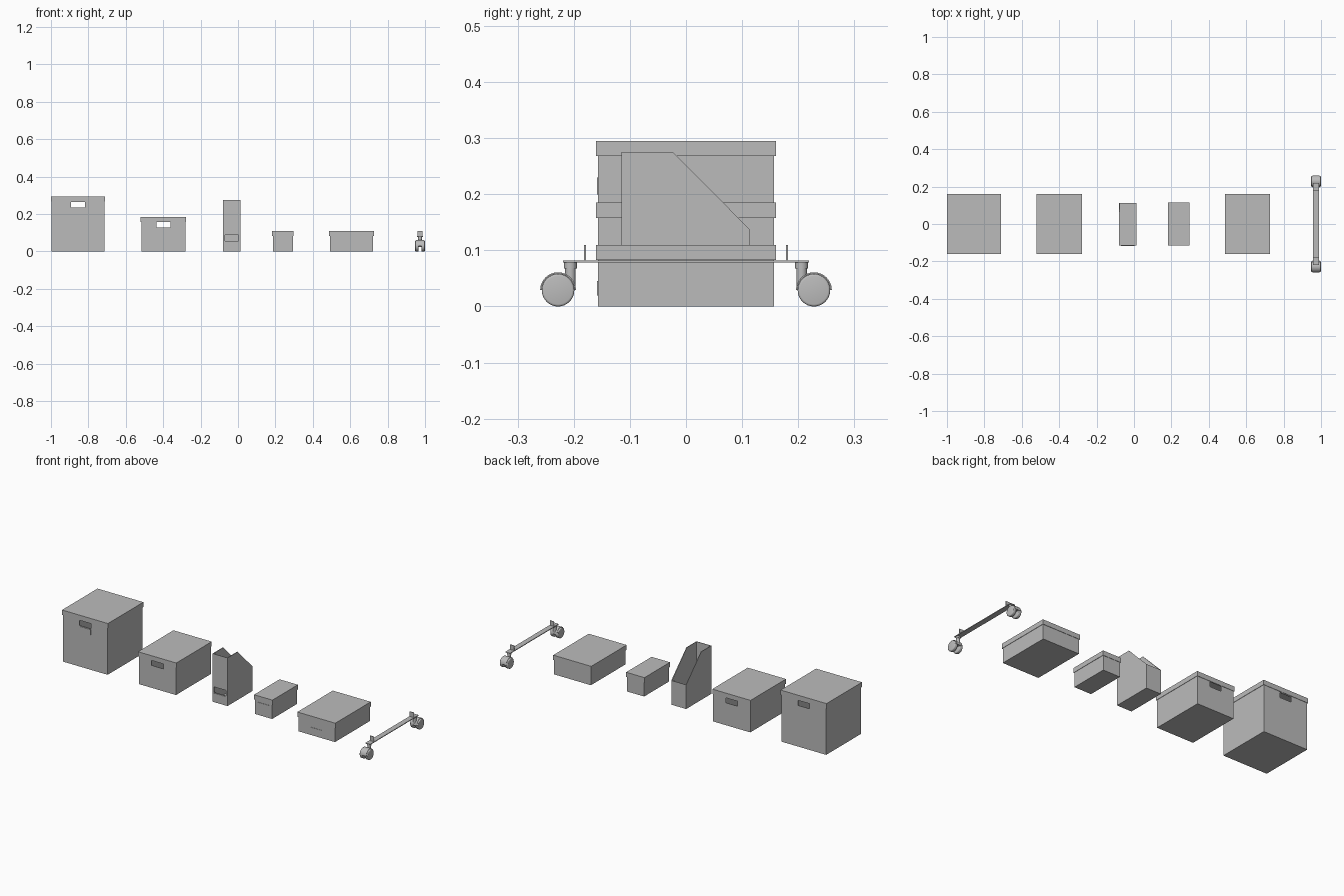
import bpy, bmesh, math
from mathutils import Matrix, Vector

if "Cube" in bpy.data.objects:
    bpy.data.objects.remove(bpy.data.objects["Cube"])

grey = bpy.data.materials.new("plain_grey")
grey.use_nodes = True
COLOUR = (0.5, 0.5, 0.5, 1)
grey.diffuse_color = COLOUR
grey.node_tree.nodes["Principled BSDF"].inputs["Base Color"].default_value = COLOUR


def finish(bm, name, smooth=False):
    bmesh.ops.recalc_face_normals(bm, faces=bm.faces)
    mesh = bpy.data.meshes.new(name)
    bm.to_mesh(mesh)
    bm.free()
    obj = bpy.data.objects.new(name, mesh)
    mesh.materials.append(grey)
    bpy.context.collection.objects.link(obj)
    bpy.ops.object.select_all(action="DESELECT")
    obj.select_set(True)
    bpy.context.view_layer.objects.active = obj
    if smooth:
        bpy.ops.object.shade_smooth_by_angle(angle=math.radians(35))
    return obj


def block(name, x0, x1, y0, y1, z0, z1):
    bm = bmesh.new()
    size = Vector((x1 - x0, y1 - y0, z1 - z0))
    centre = Vector((x0 + x1, y0 + y1, z0 + z1)) / 2
    bmesh.ops.create_cube(bm, size=1, matrix=Matrix.Translation(centre) @ Matrix.Diagonal(size).to_4x4())
    return finish(bm, name)


def prism(name, outline, x0, x1, smooth=False):
    """Extrude a (y, z) outline along x."""
    bm = bmesh.new()
    face = bm.faces.new([bm.verts.new((x0, y, z)) for y, z in outline])
    out = bmesh.ops.extrude_face_region(bm, geom=[face])
    moved = [v for v in out["geom"] if isinstance(v, bmesh.types.BMVert)]
    bmesh.ops.translate(bm, verts=moved, vec=(x1 - x0, 0, 0))
    return finish(bm, name, smooth)


def open_shell(obj, test, thickness):
    """Remove the faces that pass the test, then thicken inwards."""
    bm = bmesh.new()
    bm.from_mesh(obj.data)
    bm.normal_update()
    bmesh.ops.delete(bm, geom=[f for f in bm.faces if test(f.normal)], context="FACES")
    bm.to_mesh(obj.data)
    bm.free()
    mod = obj.modifiers.new("wall", "SOLIDIFY")
    mod.thickness = thickness
    mod.offset = -1
    mod.use_even_offset = True
    return obj


def cut(obj, cutter):
    cutter.hide_render = True
    cutter.hide_viewport = False
    cutter.display_type = "WIRE"
    mod = obj.modifiers.new("opening", "BOOLEAN")
    mod.operation = "DIFFERENCE"
    mod.solver = "EXACT"
    mod.object = cutter
    bpy.ops.object.select_all(action="DESELECT")
    bpy.context.view_layer.objects.active = obj
    obj.select_set(True)
    for m in list(obj.modifiers):
        bpy.ops.object.modifier_apply(modifier=m.name)
    bpy.data.objects.remove(cutter)


def storage_box(name, x, half_x, half_y, height, label=None, hole=None):
    """Open tray with an overlapping lid, a front label and hand holes."""
    bx, by = half_x - 0.004, half_y - 0.003
    body = block(name + "_body", x - bx, x + bx, -by, by, 0, height - 0.003)
    open_shell(body, lambda n: n.z > 0.5, 0.003)
    if hole:
        cut(body, block("cutter", x - 0.037, x + 0.037, -0.5, 0.5, *hole))
    lid = block(name + "_lid", x - half_x, x + half_x, -half_y, half_y, height - 0.027, height)
    open_shell(lid, lambda n: n.z < -0.5, 0.002)
    if label:
        block(name + "_label", x - 0.035, x + 0.035, -by - 0.002, -by, *label)


storage_box("large_box", -0.855, 0.145, 0.16, 0.295, (0.2, 0.23), (0.235, 0.264))
storage_box("medium_box", -0.399, 0.121, 0.16, 0.185, None, (0.128, 0.157))
storage_box("small_box", 0.24, 0.058, 0.115, 0.11, (0.047, 0.073))
storage_box("flat_box", 0.607, 0.12, 0.16, 0.11, (0.02, 0.045))

# Magazine file with sloping open top
file_outline = [(-0.115, 0), (0.113, 0), (0.113, 0.138), (-0.023, 0.275), (-0.115, 0.275)]
file_x = -0.033
holder = prism("magazine_file", file_outline, file_x - 0.047, file_x + 0.047)
open_shell(holder, lambda n: n.z > 0.3, 0.003)
cut(holder, block("cutter", file_x - 0.037, file_x + 0.037, -0.2, -0.05, 0.056, 0.087))
block("magazine_file_label", file_x - 0.036, file_x + 0.036, -0.117, -0.115, 0.022, 0.052)

# Castor rail
RAIL = 0.973
block("castor_rail", RAIL - 0.015, RAIL + 0.015, -0.219, 0.219, 0.078, 0.082)


def cylinder(name, radius, depth, matrix, bevel=0):
    bm = bmesh.new()
    bmesh.ops.create_cone(bm, cap_ends=True, segments=32, radius1=radius, radius2=radius, depth=depth)
    if bevel:
        rims = [e for e in bm.edges if any(len(f.verts) > 4 for f in e.link_faces)]
        bmesh.ops.bevel(bm, geom=rims, offset=bevel, segments=3, affect="EDGES", profile=0.5)
    bmesh.ops.transform(bm, matrix=matrix, verts=bm.verts)
    return finish(bm, name, True)


def arc(radius, y, z, steps=16):
    return [(y + radius * math.cos(math.pi * i / steps), z + radius * math.sin(math.pi * i / steps))
            for i in range(steps + 1)]


sideways = Matrix.Rotation(math.pi / 2, 4, "Y")
for side, end in ((-1, "front"), (1, "back")):
    wheel_y, stem_y, axle_z = side * 0.228, side * 0.206, 0.029
    block(end + "_rail_tab", RAIL - 0.013, RAIL + 0.013, side * 0.18 - 0.0015, side * 0.18 + 0.0015, 0.082, 0.11)
    # Swivel stem
    cylinder(end + "_collar", 0.0115, 0.011, Matrix.Translation((RAIL, stem_y, 0.0735)))
    cylinder(end + "_stem", 0.0095, 0.04, Matrix.Translation((RAIL, stem_y, 0.05)))
    # Hood and web between the twin wheels
    prism(end + "_hood", arc(0.032, wheel_y, axle_z) + arc(0.0295, wheel_y, axle_z)[::-1],
          RAIL - 0.019, RAIL + 0.019, True)
    prism(end + "_web", arc(0.031, wheel_y, axle_z), RAIL - 0.005, RAIL + 0.005, True)
    cylinder(end + "_axle", 0.005, 0.04, Matrix.Translation((RAIL, wheel_y, axle_z)) @ sideways)
    for sx, hand in ((-1, "right"), (1, "left")):
        place = Matrix.Translation((RAIL + sx * 0.0165, wheel_y, axle_z)) @ sideways
        cylinder(end + "_" + hand + "_wheel", 0.029, 0.019, place, 0.004)
